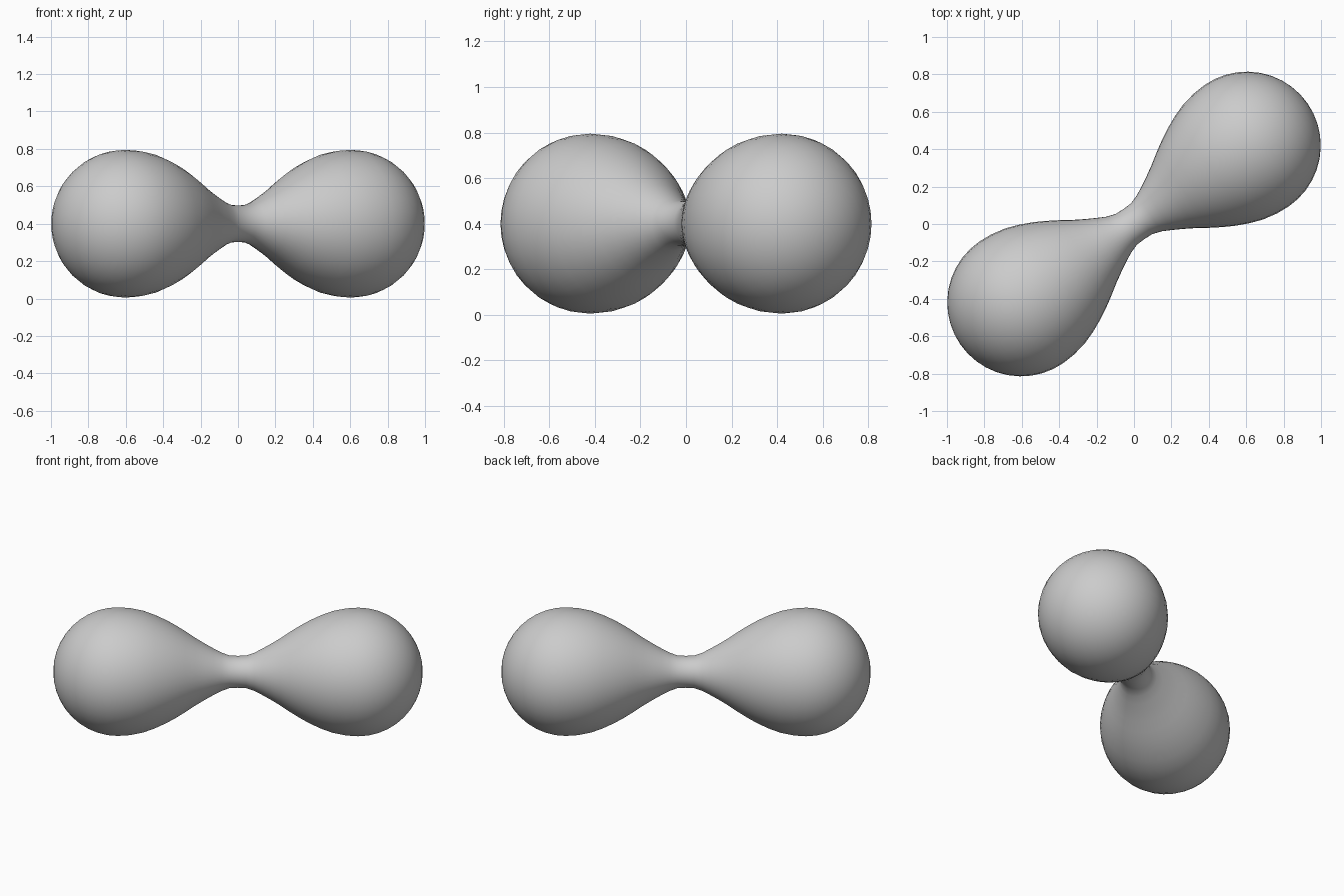
import bpy, bmesh, math
from mathutils import Matrix, Vector

if "Cube" in bpy.data.objects:
    bpy.data.objects.remove(bpy.data.objects["Cube"])

AXIS_ANGLE = math.radians(34.8)   # heading of the long axis in plan
BULB_X, BULB_R = 0.735, 0.395     # bulb centre along the axis and its radius
SEGMENTS = 36

# Half profile from the neck out to the widest part: (distance along axis, radius)
flank = [(0.0, 0.098), (0.05, 0.1), (0.10, 0.117), (0.15, 0.143), (0.20, 0.171),
         (0.26, 0.207), (0.32, 0.247), (0.38, 0.284), (0.44, 0.317), (0.51, 0.349),
         (0.58, 0.374), (0.66, 0.39)]
# Round end cap
cap = [(BULB_X + BULB_R * math.sin(a), BULB_R * math.cos(a))
       for a in (math.pi / 2 * i / 10 for i in range(11))]
half = flank + cap
profile = [(-s, r) for s, r in reversed(half[1:])] + half

# Spin the profile around the long axis
bm = bmesh.new()
verts = [bm.verts.new((s, 0, max(r, 0))) for s, r in profile]
edges = [bm.edges.new(pair) for pair in zip(verts, verts[1:])]
bmesh.ops.spin(bm, geom=verts + edges, cent=(0, 0, 0), axis=(1, 0, 0),
               angle=math.tau, steps=SEGMENTS, use_duplicate=False)
bmesh.ops.remove_doubles(bm, verts=bm.verts, dist=0.0005)
bmesh.ops.recalc_face_normals(bm, faces=bm.faces)

# Turn the axis and lift the body onto the ground
bm.transform(Matrix.Translation(Vector((0, 0, 0.4))) @ Matrix.Rotation(AXIS_ANGLE, 4, 'Z'))
mesh = bpy.data.meshes.new("double_bulb")
bm.to_mesh(mesh)
bm.free()
body = bpy.data.objects.new("double_bulb", mesh)
bpy.context.collection.objects.link(body)

# Plain grey colour
grey = bpy.data.materials.new("light_grey")
grey.diffuse_color = (0.6, 0.6, 0.6, 1)
grey.use_nodes = True
grey.node_tree.nodes["Principled BSDF"].inputs["Base Color"].default_value = grey.diffuse_color
mesh.materials.append(grey)

bpy.context.view_layer.objects.active = body
body.select_set(True)
bpy.ops.object.shade_smooth_by_angle(angle=math.radians(30))
